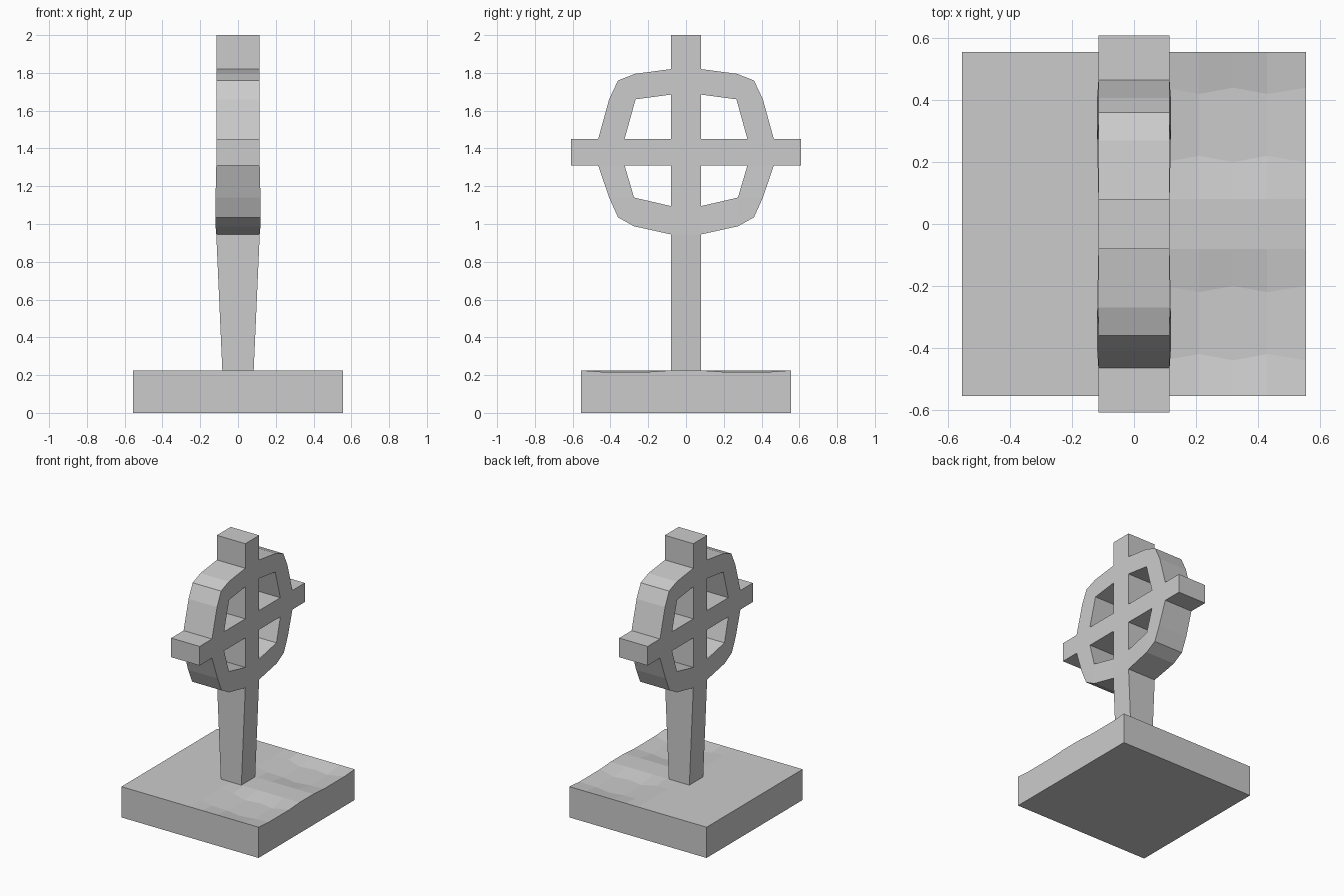
import bpy, bmesh

if "Cube" in bpy.data.objects:
    bpy.data.objects.remove(bpy.data.objects["Cube"], do_unlink=True)

STONE = (0.6, 0.6, 0.6, 1.0)
stone = bpy.data.materials.new("grey stone")
stone.use_nodes = True
stone.diffuse_color = STONE
stone.node_tree.nodes["Principled BSDF"].inputs["Base Color"].default_value = STONE


def finish(name, bm):
    bmesh.ops.recalc_face_normals(bm, faces=bm.faces)
    mesh = bpy.data.meshes.new(name)
    bm.to_mesh(mesh)
    bm.free()
    mesh.materials.append(stone)
    obj = bpy.data.objects.new(name, mesh)
    bpy.context.collection.objects.link(obj)


def extrude_copy(bm):
    """Extrude every face in place and return the new vertices."""
    out = bmesh.ops.extrude_face_region(bm, geom=bm.faces[:], use_keep_orig=True)
    return [g for g in out["geom"] if isinstance(g, bmesh.types.BMVert)]


# Plinth: a slab whose top has two shallow hollows along one side
HALF, TOP, DIP = 0.555, 0.225, 0.023
columns = [(-HALF, 0), (0, 0), (0.1, 0.35), (0.21, 1), (0.32, 1), (0.43, 1), (HALF, 0.35)]
rows = [-HALF, -0.43, -0.21, -0.08, 0.08, 0.21, 0.43, HALF]
bm = bmesh.new()
grid = []
for i, (x, strength) in enumerate(columns):
    line = []
    for y in rows:
        z = TOP
        if 0.1 < abs(y) < 0.5:
            z -= DIP * strength
            if strength:
                # ragged rim of the hollow
                inward = 1 if abs(y) < 0.32 else -1
                y += (0.01 if i % 2 else -0.01) * inward * (1 if y > 0 else -1)
        line.append(bm.verts.new((x, y, z)))
    grid.append(line)
for a, b in zip(grid, grid[1:]):
    for j in range(len(rows) - 1):
        bm.faces.new((a[j], b[j], b[j + 1], a[j + 1]))
for v in extrude_copy(bm):
    v.co.z = 0
finish("plinth", bm)

# Ringed cross: flat quads in the y-z plane, then given thickness along x
W, ARM_LOW, ARM_HIGH = 0.08, 1.31, 1.45
quads = []

# Shaft
levels = [TOP, 0.945, 1.095, ARM_LOW, ARM_HIGH, 1.685, 1.82, 2.0]
for lo, hi in zip(levels, levels[1:]):
    quads.append([(-W, lo), (W, lo), (W, hi), (-W, hi)])


def ring_quarter(outer, inner):
    a, b, c, d, e = outer
    p, q, r = inner
    return [[a, b, q, p], [b, c, d, q], [d, e, r, q]]


sides = ring_quarter(
    [(W, 1.82), (0.27, 1.795), (0.36, 1.76), (0.407, 1.66), (0.465, ARM_HIGH)],
    [(W, 1.685), (0.267, 1.66), (0.325, ARM_HIGH)])
sides += ring_quarter(
    [(W, 0.945), (0.275, 0.988), (0.36, 1.035), (0.407, 1.14), (0.465, ARM_LOW)],
    [(W, 1.095), (0.275, 1.14), (0.325, ARM_LOW)])

# Arms
stops = [W, 0.325, 0.465, 0.608]
for near, far in zip(stops, stops[1:]):
    sides.append([(near, ARM_LOW), (far, ARM_LOW), (far, ARM_HIGH), (near, ARM_HIGH)])

quads += sides + [[(-y, z) for y, z in q] for q in sides]


def half_depth(y, z):
    if z <= TOP:
        return 0.083
    if abs(y) > 0.2 and z < 1.2:
        return 0.119
    return 0.115


bm = bmesh.new()
for q in quads:
    bm.faces.new([bm.verts.new((0, y, z)) for y, z in q])
bmesh.ops.remove_doubles(bm, verts=bm.verts[:], dist=0.0005)
bmesh.ops.recalc_face_normals(bm, faces=bm.faces)
front = set(extrude_copy(bm))
for v in bm.verts:
    v.co.x = half_depth(v.co.y, v.co.z) * (1 if v in front else -1)
finish("ringed_cross", bm)
